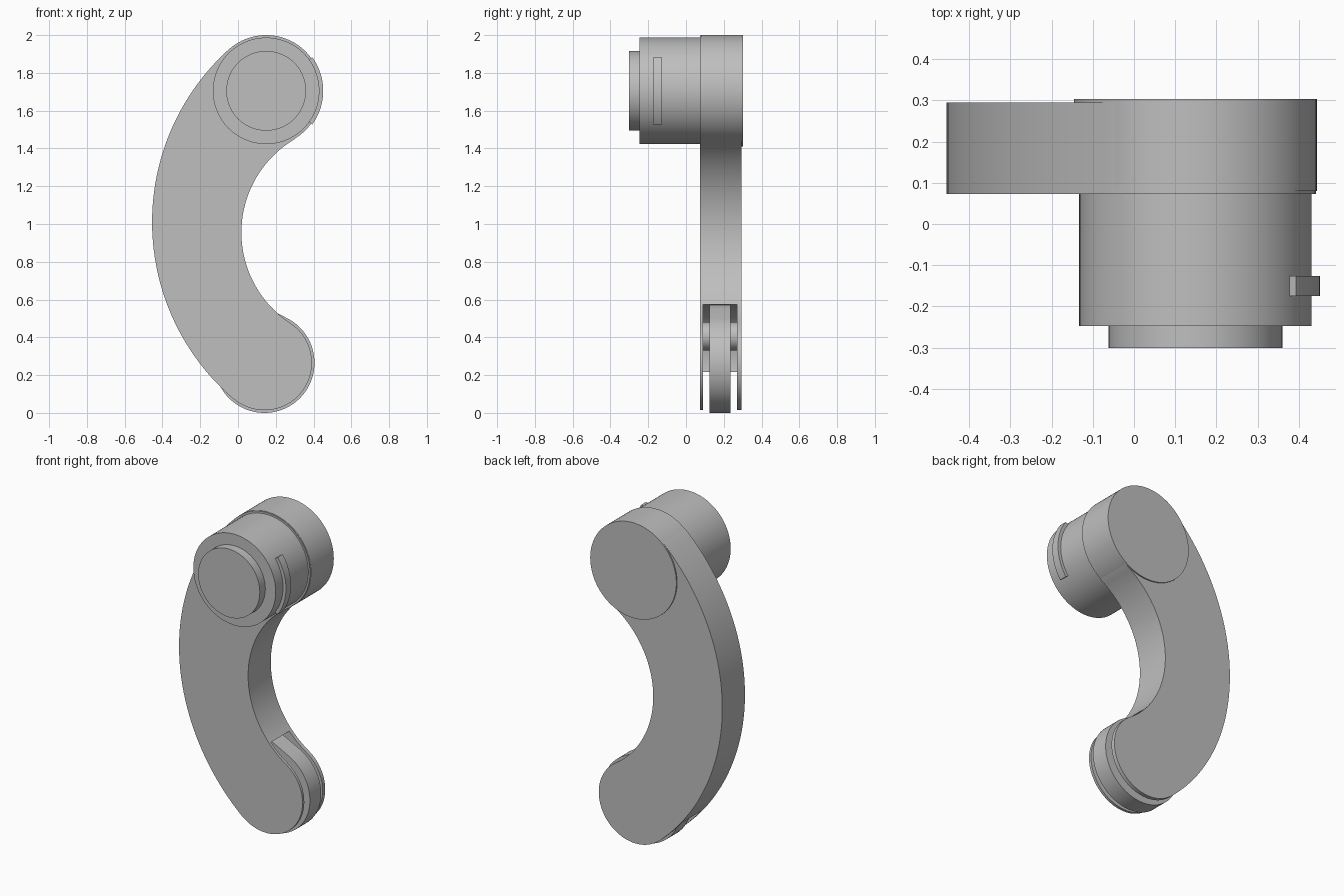
import bpy, bmesh
from math import sin, cos, atan2, tau, radians, hypot

cube = bpy.data.objects.get("Cube")
if cube:
    bpy.data.objects.remove(cube, do_unlink=True)

grey = bpy.data.materials.new("satin grey")
grey.use_nodes = True
COLOUR = (0.52, 0.52, 0.52, 1)
grey.diffuse_color = COLOUR
grey.node_tree.nodes["Principled BSDF"].inputs["Base Color"].default_value = COLOUR


def arc(centre, radius, start, end, steps):
    """Points along an arc in the x-z plane."""
    return [(centre[0] + radius * cos(start + (end - start) * i / steps),
             centre[1] + radius * sin(start + (end - start) * i / steps))
            for i in range(steps + 1)]


def direction(a, b):
    """Angle from a to b, between zero and a full turn."""
    return atan2(b[1] - a[1], b[0] - a[0]) % tau


def prism(name, points, front, back):
    """Extrude an x-z profile along y."""
    bm = bmesh.new()
    face = bm.faces.new([bm.verts.new((x, front, z)) for x, z in points])
    ext = bmesh.ops.extrude_face_region(bm, geom=[face])
    moved = [v for v in ext["geom"] if isinstance(v, bmesh.types.BMVert)]
    bmesh.ops.translate(bm, verts=moved, vec=(0, back - front, 0))
    bmesh.ops.remove_doubles(bm, verts=bm.verts, dist=0.0002)
    bmesh.ops.recalc_face_normals(bm, faces=bm.faces)
    mesh = bpy.data.meshes.new(name)
    bm.to_mesh(mesh)
    bm.free()
    mesh.materials.append(grey)
    obj = bpy.data.objects.new(name, mesh)
    bpy.context.collection.objects.link(obj)
    return obj


def disc(name, centre, radius, front, back):
    return prism(name, arc(centre, radius, 0, tau, 96)[:-1], front, back)


def select(obj):
    bpy.ops.object.select_all(action="DESELECT")
    obj.select_set(True)
    bpy.context.view_layer.objects.active = obj


TOP, BOTTOM = (0.149, 1.705), (0.14, 0.265)      # end centres
OUTER, INNER = (0.778, 1.01), (0.592, 0.955)     # centres of the side arcs

# Curved arm: outer arc, lower round end, inner arc, upper round end
out_top, out_bottom = direction(OUTER, TOP), direction(OUTER, BOTTOM)
in_top, in_bottom = direction(INNER, TOP), direction(INNER, BOTTOM)
profile = (arc(OUTER, 1.233, out_top, out_bottom, 48)
           + arc(BOTTOM, 0.251, out_bottom, direction(BOTTOM, INNER) + tau, 48)[1:]
           + arc(INNER, 0.574, in_bottom, in_top, 40)[1:]
           + arc(TOP, 0.293, direction(TOP, INNER) - tau, out_top, 48)[1:-1])
arm = prism("curved_arm", profile, 0.073, 0.295)

# Fork slot at the lower end
cutter = disc("slot_cutter", BOTTOM, 0.31, 0.09, 0.27)
cutter.hide_render = True
slot = arm.modifiers.new("fork slot", "BOOLEAN")
slot.operation, slot.solver, slot.object = "DIFFERENCE", "EXACT", cutter
select(arm)
bpy.ops.object.modifier_apply(modifier=slot.name)
bpy.data.objects.remove(cutter, do_unlink=True)

# Rounded tongue in the fork, with a tapered neck towards the arm
NECK = (0.06, 0.345)
R_END, R_NECK = 0.265, 0.23
axis = direction(BOTTOM, NECK)
spread = radians(90) - (R_END - R_NECK) / hypot(NECK[0] - BOTTOM[0], NECK[1] - BOTTOM[1])
tongue = (arc(BOTTOM, R_END, axis + radians(180) - (radians(180) - spread),
              axis + tau - spread, 64)
          + arc(NECK, R_NECK, axis - spread, axis + spread, 40))
parts = [arm, prism("fork_tongue", tongue, 0.125, 0.235)]
parts.append(disc("fork_pin", (0.09, 0.405), 0.075, 0.085, 0.275))

# Stacked cylinders at the upper end
parts.append(disc("rear_drum", TOP, 0.295, 0.08, 0.303))
parts.append(disc("main_drum", TOP, 0.282, -0.247, 0.085))
parts.append(disc("front_cap", TOP, 0.211, -0.301, -0.24))

# Curved rib on the side of the main drum
sweep = radians(36)
rib = arc(TOP, 0.302, -sweep, sweep, 24) + arc(TOP, 0.275, sweep, -sweep, 24)
parts.append(prism("side_rib", rib, -0.175, -0.126))

for part in parts:
    select(part)
    bpy.ops.object.shade_smooth_by_angle(angle=radians(30))
